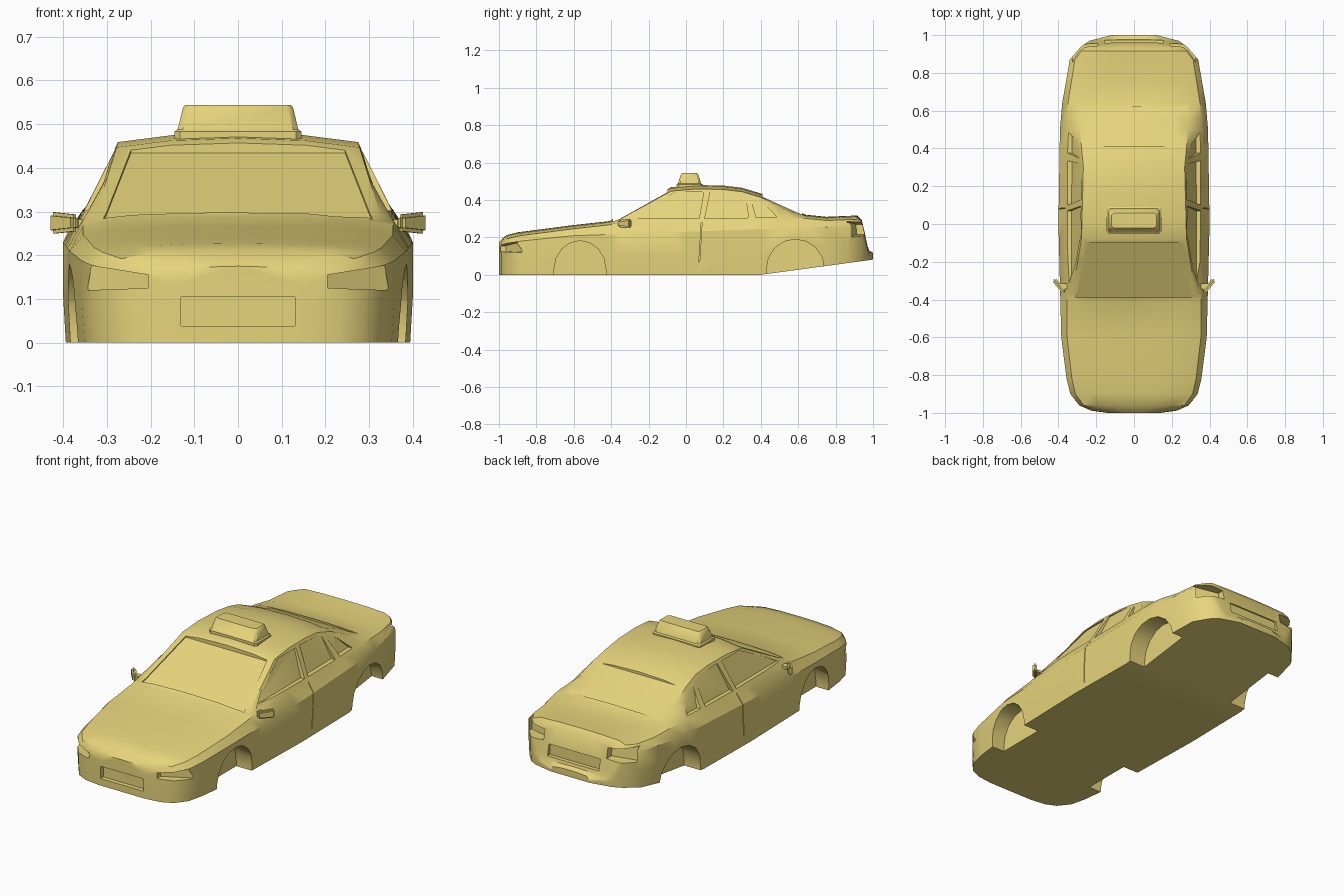
import bpy, bmesh, math
from mathutils import Matrix

if "Cube" in bpy.data.objects:
    bpy.data.objects.remove(bpy.data.objects["Cube"])

paint = bpy.data.materials.new("yellow_paint")
paint.diffuse_color = (0.80, 0.66, 0.20, 1)
paint.use_nodes = True
paint.node_tree.nodes["Principled BSDF"].inputs["Base Color"].default_value = paint.diffuse_color


def finish(name, bm):
    bmesh.ops.recalc_face_normals(bm, faces=bm.faces)
    me = bpy.data.meshes.new(name)
    bm.to_mesh(me)
    bm.free()
    ob = bpy.data.objects.new(name, me)
    bpy.context.collection.objects.link(ob)
    me.materials.append(paint)
    return ob


def smooth(ob, angle=32):
    bpy.ops.object.select_all(action='DESELECT')
    ob.select_set(True)
    bpy.context.view_layer.objects.active = ob
    bpy.ops.object.shade_smooth_by_angle(angle=math.radians(angle))


def loft(bm, rings):
    """Skin closed rings of equal length and cap both ends."""
    vs = [[bm.verts.new(p) for p in r] for r in rings]
    n = len(vs[0])
    for a, b in zip(vs, vs[1:]):
        for i in range(n):
            j = (i + 1) % n
            bm.faces.new((a[i], a[j], b[j], b[i]))
    bm.faces.new(vs[0])
    bm.faces.new(vs[-1][::-1])


def at(curve, y):
    """Value of a (y, value) polyline at y."""
    for (y0, v0), (y1, v1) in zip(curve, curve[1:]):
        if y <= y1:
            return v0 + (v1 - v0) * (y - y0) / (y1 - y0)
    return curve[-1][1]


# Body guide curves along the length: plan outline, centre profile, roof edge
plan = [(-1, .14), (-.988, .23), (-.96, .29), (-.9, .337), (-.82, .357), (-.6, .385), (0, .4),
        (.5, .392), (.64, .38), (.87, .34), (.94, .28), (.97, .235), (1, .12)]
profile = [(-1, .175), (-.96, .212), (-.9, .227), (-.6, .266), (-.41, .287), (-.08, .468),
           (.05, .48), (.2, .477), (.3, .465), (.4, .435), (.64, .321), (.75, .31),
           (.915, .317), (.94, .292), (.978, .13), (1, .118)]
roof_edge = [(-1, .1), (-.96, .2), (-.82, .25), (-.41, .28), (-.36, .325), (-.08, .278),
             (.3, .268), (.64, .30), (.915, .24), (1, .1)]


def section(y):
    """Closed cross-section of the body at y, mirrored about x = 0."""
    w, zt, xr = at(plan, y), at(profile, y), at(roof_edge, y)
    zb = max(0, (y - .4) * .135)
    zr = zt - (.021 if -.37 < y < .58 else .006)
    z_belt = min(zr - .014, .296 + .015 * y)
    z_shoulder = min(.23 + .035 * y, zb + .86 * (z_belt - zb))
    half = [(xr * .55, zt - (zt - zr) * .25), (xr, zr), (min(.355, .92 * w), z_belt),
            (w, z_shoulder), (w, zb + (z_shoulder - zb) * .45), (w * .985, zb)]
    return ([(0, y, zt)] + [(x, y, z) for x, z in half] + [(0, y, zb)]
            + [(-x, y, z) for x, z in reversed(half)])


stations = sorted({y for c in (plan, profile, roof_edge) for y, v in c} | {-.2, .57})
bm = bmesh.new()
loft(bm, [section(y) for y in stations])
body = finish("car_body", bm)

# Recess cutters, all gathered in one helper mesh
bm = bmesh.new()


def cut(a, b):
    loft(bm, [a, b])


def side_cut(poly, inner):
    for s in (1, -1):
        cut([(s * inner(z), y, z) for y, z in poly], [(s * .5, y, z) for y, z in poly])


# Wheel arches
for yc, r, top in ((-.567, .138, .182), (.585, .155, .19)):
    arch = [(yc - r, -.1), (yc - r, .03)]
    for i in range(1, 8):
        t = math.pi * (1 - i / 8)
        arch.append((yc + r * math.cos(t), .03 + (top - .03) * math.sin(t)))
    arch += [(yc + r, .03), (yc + r, -.1)]
    side_cut(arch, lambda z: .29)

# Side windows on one tilted glass plane
glass = lambda z: .333 - (z - .295) * .41
side_cut([(-.31, .302), (.07, .302), (.095, .443), (-.055, .443), (-.20, .367)], glass)
side_cut([(.10, .302), (.335, .305), (.315, .432), (.13, .443)], glass)
side_cut([(.375, .307), (.485, .310), (.41, .388), (.345, .415)], glass)

# Door seam
side_cut([(.066, .02), (.070, .02), (.086, .285), (.082, .285)],
         lambda z: .395 if z < .1 else .357)


# Windscreen and rear window
def screen_cut(y0, z0, x0, y1, z1, x1):
    q = [(-x0, y0, z0), (x0, y0, z0), (x1, y1, z1), (-x1, y1, z1)]
    cut(q, [(x, y, z + .15) for x, y, z in q])


screen_cut(-.39, .274, .308, -.10, .434, .245)
screen_cut(.62, .321, .285, .41, .416, .235)

# Headlights and tail lights
for s in (1, -1):
    lamp = [(.205, .125), (.205, .155), (.335, .176), (.345, .12)]
    cut([(s * x, -.962 + (x - .205) * .62, z) for x, z in lamp],
        [(s * x, -1.1, z) for x, z in lamp])
    tail = [(.19, .215), (.19, .27), (.325, .285), (.325, .205)]
    cut([(s * x, (.915 if x < .2 else .865) - (z - .2) * .1, z) for x, z in tail],
        [(s * x, 1.1, z) for x, z in tail])


# Number plate recesses
def plate_cut(x, z0, z1, y, y_out):
    q = [(-x, z0), (x, z0), (x, z1), (-x, z1)]
    cut([(px, y, z) for px, z in q], [(px, y_out, z) for px, z in q])


plate_cut(.13, .038, .105, -.975, -1.1)
plate_cut(.155, .145, .205, .952, 1.1)

cutter = finish("recess_cutter", bm)
cutter.hide_render = True
mod = body.modifiers.new("recesses", 'BOOLEAN')
mod.operation, mod.solver, mod.object = 'DIFFERENCE', 'EXACT', cutter
bpy.context.view_layer.objects.active = body
bpy.ops.object.modifier_apply(modifier=mod.name)
bpy.data.objects.remove(cutter)
smooth(body)


# Roof sign: flange, tapered lamp and softened top
def rect(x, y0, y1, z, c=.012):
    return [(-x + c, y0, z), (x - c, y0, z), (x, y0 + c, z), (x, y1 - c, z),
            (x - c, y1, z), (-x + c, y1, z), (-x, y1 - c, z), (-x, y0 + c, z)]


bm = bmesh.new()
loft(bm, [rect(.145, -.05, .09, .462), rect(.145, -.05, .09, .483),
          rect(.138, -.044, .082, .488), rect(.126, -.026, .064, .538),
          rect(.120, -.020, .058, .544)])
smooth(finish("roof_sign", bm), 35)

# Door mirrors, swept back, each on a short arm
for s, side in ((1, "right"), (-1, "left")):
    bm = bmesh.new()
    bmesh.ops.create_cube(bm, size=1)
    for v in bm.verts:
        v.co.z *= 1 if v.co.x > 0 else .75
    m = (Matrix.Translation((s * .397, -.327, .274)) @ Matrix.Rotation(s * math.radians(50), 4, 'Z')
         @ Matrix.Diagonal((s * .088, .024, .05, 1)))
    bmesh.ops.transform(bm, matrix=m, verts=bm.verts)
    bmesh.ops.recalc_face_normals(bm, faces=bm.faces)
    bmesh.ops.bevel(bm, geom=bm.edges[:], offset=.008, segments=2, affect='EDGES')
    smooth(finish("door_mirror_" + side, bm), 40)
    bm = bmesh.new()
    a = [(s * .345, -.345 + dy, .268 + dz) for dy, dz in ((0, 0), (.03, 0), (.03, .014), (0, .014))]
    loft(bm, [a, [(x + s * .045, y, z) for x, y, z in a]])
    smooth(finish("mirror_arm_" + side, bm))
